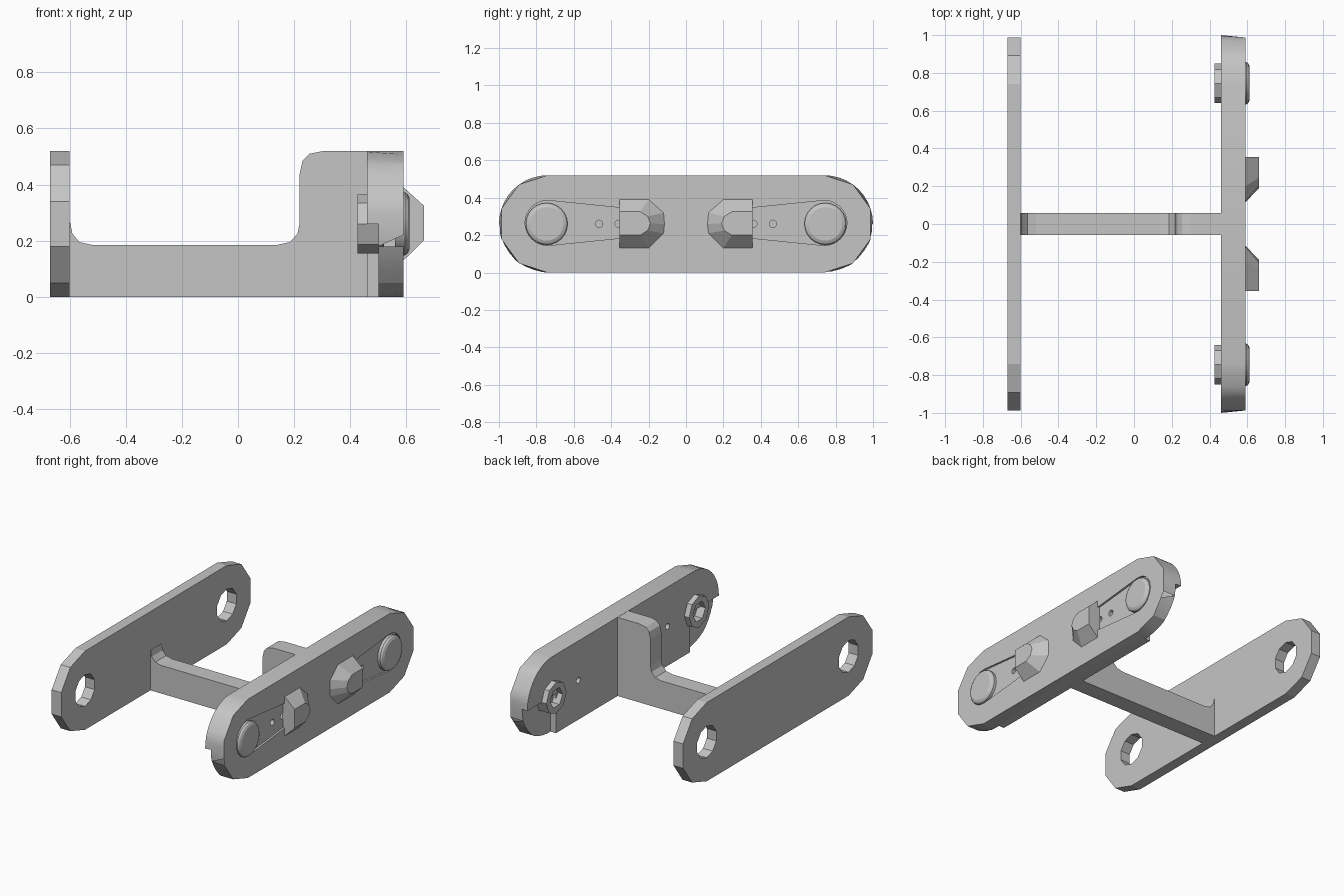
import bpy, bmesh
from math import sin, cos, radians

cube = bpy.data.objects.get("Cube")
if cube:
    bpy.data.objects.remove(cube, do_unlink=True)

grey = bpy.data.materials.new("light_grey")
grey.use_nodes = True
COLOUR = (0.56, 0.56, 0.56, 1)
grey.diffuse_color = COLOUR
grey.node_tree.nodes["Principled BSDF"].inputs["Base Color"].default_value = COLOUR

MID, END = 0.26, 0.74     # height of the axis, distance of the bolt centres


def loft(name, sections, axis="x"):
    """Solid through sections (position, loop) stacked along x or y."""
    bm = bmesh.new()
    rings = []
    for p, loop in sections:
        rings.append([bm.verts.new((p, a, b) if axis == "x" else (a, p, b)) for a, b in loop])
    n = len(rings[0])
    for lo, hi in zip(rings, rings[1:]):
        for i in range(n):
            j = (i + 1) % n
            bm.faces.new((lo[i], lo[j], hi[j], hi[i]))
    bm.faces.new(rings[0])
    bm.faces.new(rings[-1])
    bmesh.ops.recalc_face_normals(bm, faces=bm.faces)
    mesh = bpy.data.meshes.new(name)
    bm.to_mesh(mesh)
    bm.free()
    mesh.materials.append(grey)
    obj = bpy.data.objects.new(name, mesh)
    bpy.context.collection.objects.link(obj)
    return obj


def prism(name, loop, lo, hi, axis="x"):
    return loft(name, [(lo, loop), (hi, loop)], axis)


def circle(y, r, sides, turn=0, z=MID):
    return [(y + r * cos(radians(turn + 360 * i / sides)),
             z + r * sin(radians(turn + 360 * i / sides))) for i in range(sides)]


def stadium(step, faceted):
    """Long plate outline; faceted ends follow half a ten-sided polygon."""
    pts = []
    for side in (1, -1):
        for a in range(-90, 91, step):
            r = MID
            if faceted:
                r *= cos(radians(18)) / cos(radians((a + 18) % 36 - 18))
            pts.append((side * (END + r * cos(radians(a))), MID + side * r * sin(radians(a))))
    return pts


def mirror(loop, s):
    return [(s * y, z) for y, z in loop]


def activate(obj):
    bpy.ops.object.select_all(action="DESELECT")
    obj.select_set(True)
    bpy.context.view_layer.objects.active = obj


def cut(obj, cutter):
    cutter.hide_render = True
    mod = obj.modifiers.new("cut", "BOOLEAN")
    mod.operation, mod.solver, mod.object = "DIFFERENCE", "EXACT", cutter
    activate(obj)
    bpy.ops.object.modifier_apply(modifier=mod.name)
    bpy.data.objects.remove(cutter, do_unlink=True)


def smooth(obj):
    activate(obj)
    bpy.ops.object.shade_smooth_by_angle(angle=radians(25))


# Thin plate with a ten-sided hole at each end
thin_plate = prism("thin_plate", stadium(36, True), -0.67, -0.6)
for s in (-1, 1):
    cut(thin_plate, prism("hole_cutter", circle(s * END, 0.105, 10, 18), -0.8, -0.5))

# Web joining both plates, with rounded inner corners
web = [(-0.61, 0), (0.48, 0), (0.48, 0.519), (0.3, 0.519), (0.255, 0.51), (0.23, 0.485),
       (0.22, 0.44), (0.22, 0.265), (0.212, 0.225), (0.185, 0.195), (0.14, 0.185),
       (-0.52, 0.185), (-0.565, 0.195), (-0.59, 0.225), (-0.598, 0.265), (-0.61, 0.265)]
prism("web", web, -0.057, 0.057, "y")

# Thick plate: faceted outside, round inside
thick_plate = loft("thick_plate", [(0.46, stadium(9, False)), (0.59, stadium(9, True))])

recess = [(END + 0.12 * cos(radians(a)), MID + 0.005 + 0.12 * sin(radians(a)))
          for a in range(-95, 96, 10)] + [(0.34, 0.345), (0.34, 0.185)]
corner = [(0.7, -0.1), (1.2, -0.1), (1.2, MID), (0.7, MID)]
clip_base = [(0.355, 0.13), (0.2, 0.13), (0.12, 0.21), (0.115, 0.26),
             (0.12, 0.32), (0.2, 0.39), (0.355, 0.39)]
clip_top = [(0.355, 0.2), (0.245, 0.2), (0.205, 0.225), (0.19, 0.262),
            (0.205, 0.3), (0.245, 0.325), (0.355, 0.325)]

for s, side in ((-1, "front"), (1, "back")):
    # Cut the inner lower corner, the shallow recess and the small holes
    cut(thick_plate, prism("corner_cutter", mirror(corner, s), 0.4, 0.5))
    cut(thick_plate, prism("recess_cutter", mirror(recess, s), 0.577, 0.7))
    cut(thick_plate, prism("pin_cutter", circle(s * 0.465, 0.02, 12), 0.4, 0.7))
    cut(thick_plate, prism("dimple_cutter", circle(s * 0.36, 0.02, 12), 0.55, 0.7))

    # Wedge clip on the outer face
    loft(side + "_clip", [(0.57, mirror(clip_base, s)), (0.59, mirror(clip_base, s)),
                          (0.662, mirror(clip_top, s))])

    # Bolt head with a bevelled rim
    y = s * (END + 0.005)
    head = loft(side + "_bolt_head", [(0.56, circle(y, 0.112, 24)), (0.595, circle(y, 0.112, 24)),
                                      (0.605, circle(y, 0.105, 24)), (0.612, circle(y, 0.09, 24))])
    smooth(head)

    # Eight-sided nut with a six-sided socket
    nut = prism(side + "_nut", circle(y, 0.105, 8), 0.425, 0.52)
    cut(nut, prism("socket_cutter", circle(y, 0.065, 6), 0.4, 0.48))

smooth(thick_plate)
